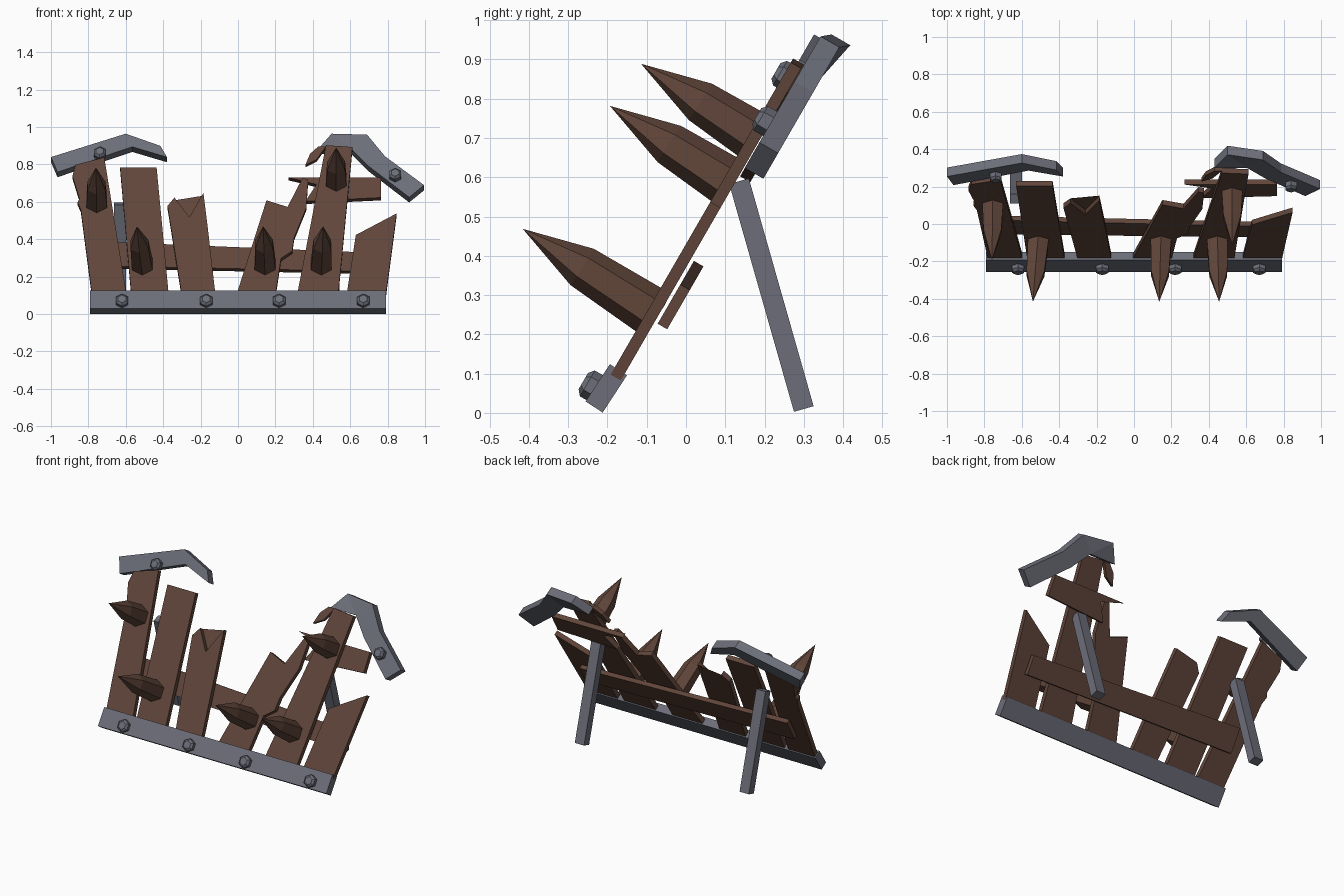
import bpy, bmesh, math
from mathutils import Vector, Matrix

if "Cube" in bpy.data.objects:
    bpy.data.objects.remove(bpy.data.objects["Cube"])

TILT = math.tan(math.radians(30))
N = Vector((0, -math.cos(math.radians(30)), 0.5))    # front normal of the leaning wall


def material(name, col):
    m = bpy.data.materials.new(name)
    m.diffuse_color = (*col, 1)
    m.use_nodes = True
    m.node_tree.nodes["Principled BSDF"].inputs["Base Color"].default_value = m.diffuse_color
    return m


WOOD = material("dark_wood", (0.118, 0.060, 0.042))
METAL = material("grey_metal", (0.15, 0.155, 0.19))


def on_wall(x, z, d=0.0, back=0.0):
    """Point seen at (x, z) from the front, lying d in front of the wall plane."""
    return Vector((x, (z - 0.4) * TILT - d * 1.155 + back, z))


def finish(name, bm, mat):
    bmesh.ops.recalc_face_normals(bm, faces=bm.faces)
    me = bpy.data.meshes.new(name)
    bm.to_mesh(me)
    bm.free()
    me.materials.append(mat)
    ob = bpy.data.objects.new(name, me)
    bpy.context.collection.objects.link(ob)
    return ob


def slab(name, outline, mat, d=0.0, thick=0.03):
    """Front-view outline laid on the wall and given thickness."""
    bm = bmesh.new()
    mid = [on_wall(p[0], p[1], d, p[2] if len(p) > 2 else 0) for p in outline]
    front = [bm.verts.new(p + N * thick / 2) for p in mid]
    rear = [bm.verts.new(p - N * thick / 2) for p in mid]
    caps = [bm.faces.new(front), bm.faces.new(rear[::-1])]
    k = len(mid)
    for i in range(k):
        j = (i + 1) % k
        bm.faces.new((front[i], rear[i], rear[j], front[j]))
    bmesh.ops.triangulate(bm, faces=caps)
    return finish(name, bm, mat)


def lathe(name, start, axis, rings, mat, sides=6):
    """Flat-sided turned part: rings are (distance, radius)."""
    axis = axis.normalized()
    u = Vector((1, 0, 0))
    u = (u - axis * u.dot(axis)).normalized()
    v = axis.cross(u)
    bm = bmesh.new()
    loops = []
    for dist, r in rings:
        loops.append([bm.verts.new(start + axis * dist + r * (
            u * math.sin(2 * math.pi * i / sides) + v * math.cos(2 * math.pi * i / sides)))
            for i in range(sides)])
    for a, b in zip(loops, loops[1:]):
        for i in range(sides):
            j = (i + 1) % sides
            bm.faces.new((a[i], a[j], b[j], b[i]))
    bm.faces.new(loops[0])
    bm.faces.new(loops[-1])
    bmesh.ops.remove_doubles(bm, verts=bm.verts, dist=0.0005)
    return finish(name, bm, mat)


def bar(name, a, b, wx, wt, mat):
    """Box from a to b in the y-z plane, wx wide in x and wt thick."""
    a, b = Vector(a), Vector(b)
    w = (b - a).normalized()
    u = Vector((1, 0, 0))
    v = w.cross(u)
    rot = Matrix((u, v, w)).transposed().to_4x4()
    bm = bmesh.new()
    bmesh.ops.create_cube(bm, size=1, matrix=Matrix.Translation((a + b) / 2) @ rot
                          @ Matrix.Diagonal((wx, wt, (b - a).length, 1)))
    return finish(name, bm, mat)


# broken upright planks
planks = [
    [(-.78, .09), (-.84, .55), (-.858, .59), (-.848, .61), (-.885, .73), (-.87, .79),
     (-.715, .83), (-.595, .09)],
    [(-.57, .09), (-.63, .775), (-.435, .775), (-.37, .09)],
    [(-.30, .09), (-.377, .57), (-.34, .615), (-.26, .51), (-.185, .64), (-.16, .44), (-.12, .09)],
    [(-.01, .09), (.152, .6), (.265, .565), (.345, .72), (.375, .71), (.365, .56), (.30, .40),
     (.29, .33), (.23, .29), (.2, .09)],
    [(.315, .09), (.47, .895), (.612, .885), (.535, .09)],
    [(.58, .09), (.63, .415), (.848, .53), (.79, .09)],
]
for i, p in enumerate(planks):
    slab(f"plank_{i + 1}", p, WOOD)
slab("plank_splinter", [(.36, .79), (.385, .85), (.43, .89), (.47, .89), (.42, .82), (.38, .80)],
     WOOD, -0.01, 0.025)

# boards behind the planks
slab("rear_cross_board", [(-.73, .25), (-.73, .38), (.73, .32), (.73, .22)], WOOD, -0.038, 0.028)
slab("upper_cross_board", [(.27, .722), (.42, .685), (.36, .595), (.765, .615), (.765, .722)],
     WOOD, -0.033, 0.03)

# metal base beam with bolts
bar("base_beam", (0, -.234, .015), (0, -.172, .11), 1.58, .052, METAL)
for i, x in enumerate((-.62, -.17, .22, .67)):
    lathe(f"base_bolt_{i + 1}", on_wall(x, .06, .025), N, [(0, .038), (.03, .038), (.042, .024)], METAL)

# bent metal top rails
slab("left_top_rail", [(-1, .825), (-.6, .95), (-.415, .885), (-.38, .825), (-.565, .88), (-.965, .745)],
     METAL, -0.028, 0.055)
slab("right_top_rail", [(.43, .87), (.5, .95, .025), (.69, .945), (.785, .83), (.995, .675),
                        (.915, .61), (.70, .775), (.605, .87)], METAL, -0.045, 0.055)
for name, x, z, d in (("left", -.74, .85, -.005), ("right", .84, .735, -.02)):
    lathe(f"{name}_rail_bolt", on_wall(x, z, d), N, [(0, .036), (.03, .036), (.042, .023)], METAL)

# hexagonal wooden spikes: base x, base y, base z, shaft length, tip sideways drift
spikes = [(-.51, -.075, .25, .225, -.03), (.145, -.075, .25, .225, -.01), (.445, -.075, .25, .225, .01),
          (-.755, .105, .59, .175, -.005), (.525, .18, .70, .17, 0)]
for i, (x, y, z, shaft, drift) in enumerate(spikes):
    axis = Vector((drift, -.335, .215))
    lathe(f"spike_{i + 1}", Vector((x, y, z)), axis,
          [(0, .065), (shaft, .055), (shaft + .18, .0001)], WOOD)

# rear support legs
for name, x in (("left", -.63), ("right", .51)):
    bar(f"{name}_leg", (x, .135, .59), (x, .3, .01), .064, .052, METAL)
